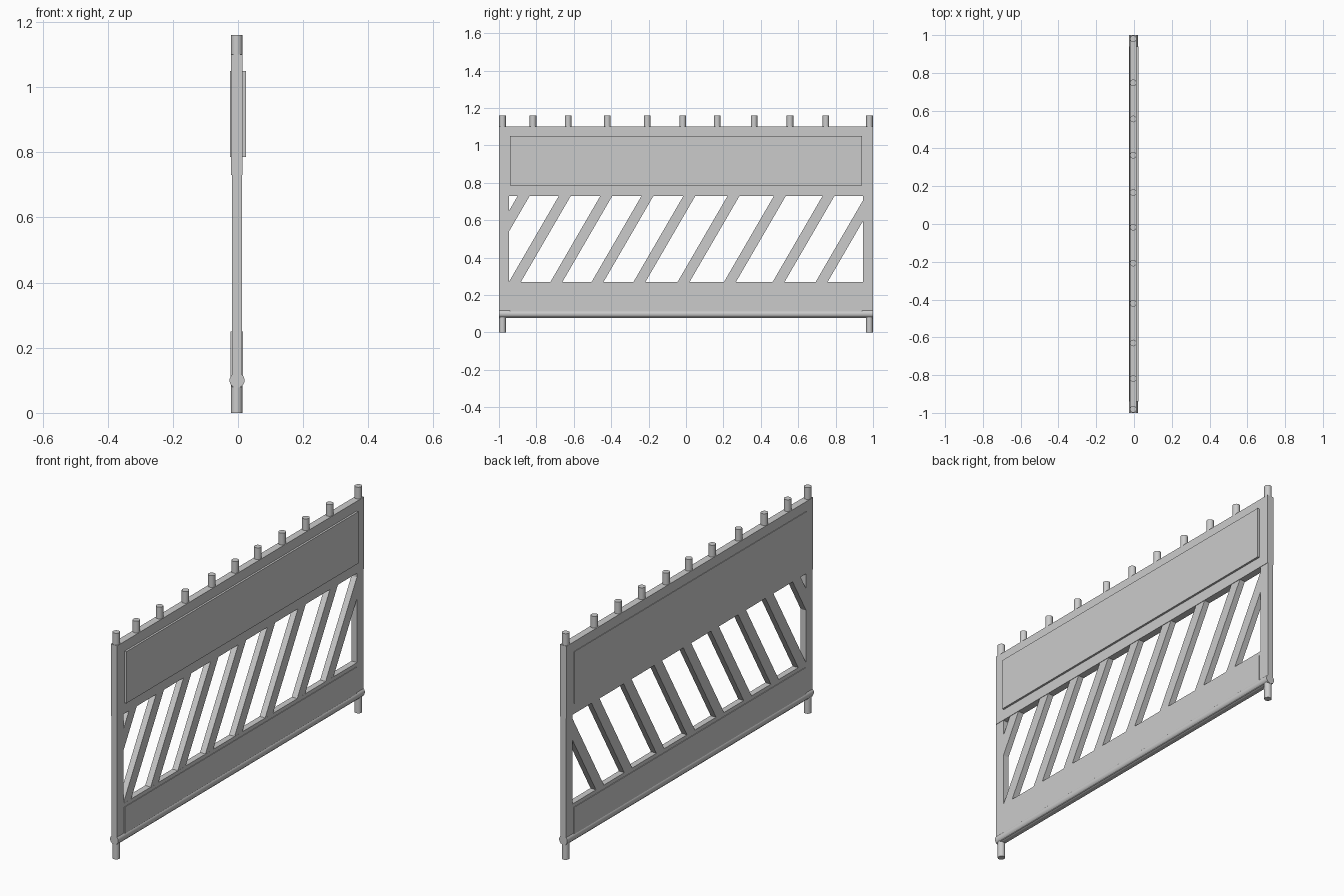
import bpy, bmesh
from math import pi

if "Cube" in bpy.data.objects:
    bpy.data.objects.remove(bpy.data.objects["Cube"])

CX = -0.004  # barrier sheet sits slightly behind the sign plate


def finish(name, bm):
    bmesh.ops.recalc_face_normals(bm, faces=bm.faces)
    me = bpy.data.meshes.new(name)
    bm.to_mesh(me)
    bm.free()
    ob = bpy.data.objects.new(name, me)
    bpy.context.collection.objects.link(ob)
    return ob


def box(name, x, y, z):
    bm = bmesh.new()
    bmesh.ops.create_cube(bm, size=1)
    for v in bm.verts:
        for i, (lo, hi) in enumerate((x, y, z)):
            v.co[i] = lo if v.co[i] < 0 else hi
    return finish(name, bm)


def tube(name, radius, length, loc, rot=(0, 0, 0)):
    bpy.ops.mesh.primitive_cylinder_add(vertices=24, radius=radius, depth=length,
                                        location=loc, rotation=rot)
    ob = bpy.context.object
    ob.name = name
    bpy.ops.object.shade_smooth_by_angle()


def slat(name, y, lean, z0, z1, width, limit):
    # slanted bar, trimmed where it meets the end posts
    bm = bmesh.new()
    h = width / 2
    pts = [(y - h, z0), (y + h, z0), (y + lean + h, z1), (y + lean - h, z1)]
    face = bm.faces.new([bm.verts.new((-0.019, a, b)) for a, b in pts])
    for s in (-1, 1):
        bmesh.ops.bisect_plane(bm, geom=bm.verts[:] + bm.edges[:] + bm.faces[:],
                               plane_co=(0, s * limit, 0), plane_no=(0, s, 0),
                               clear_outer=True)
    ext = bmesh.ops.extrude_face_region(bm, geom=bm.faces[:], use_keep_orig=True)
    for v in ext["geom"]:
        if isinstance(v, bmesh.types.BMVert):
            v.co.x = 0.012
    return finish(name, bm)


# upper board with raised sign plate
box("upper_board", (-0.022, 0.0145), (-1, 1), (0.73, 1.10))
box("sign_plate", (-0.025, 0.025), (-0.94, 0.94), (0.785, 1.05))

# lower board with raised panel and rounded bottom rail
box("lower_board", (-0.019, 0.0125), (-1, 1), (0.08, 0.27))
box("lower_panel", (-0.0225, 0.0155), (-0.94, 0.94), (0.09, 0.25))
tube("bottom_rail", 0.023, 2.0, (CX + 0.001, 0, 0.10), (pi / 2, 0, 0))

# end posts and feet
for s in (-1, 1):
    box("end_post", (-0.019, 0.0125), sorted((s * 0.947, s * 1.0)), (0.26, 0.74))
    tube("foot", 0.0175, 0.10, (CX, s * 0.981, 0.05))

# slanted slats between the boards
for y in (-1.135, -0.915, -0.693, -0.473, -0.249, -0.013, 0.235, 0.495, 0.725):
    slat("slat", y, 0.267, 0.27, 0.73, 0.064, 0.95)

# pegs along the top edge
for y in (-0.981, -0.818, -0.63, -0.42, -0.207, -0.017, 0.167, 0.364, 0.556, 0.748, 0.981):
    tube("top_peg", 0.0175, 0.08, (CX, y, 1.12))
